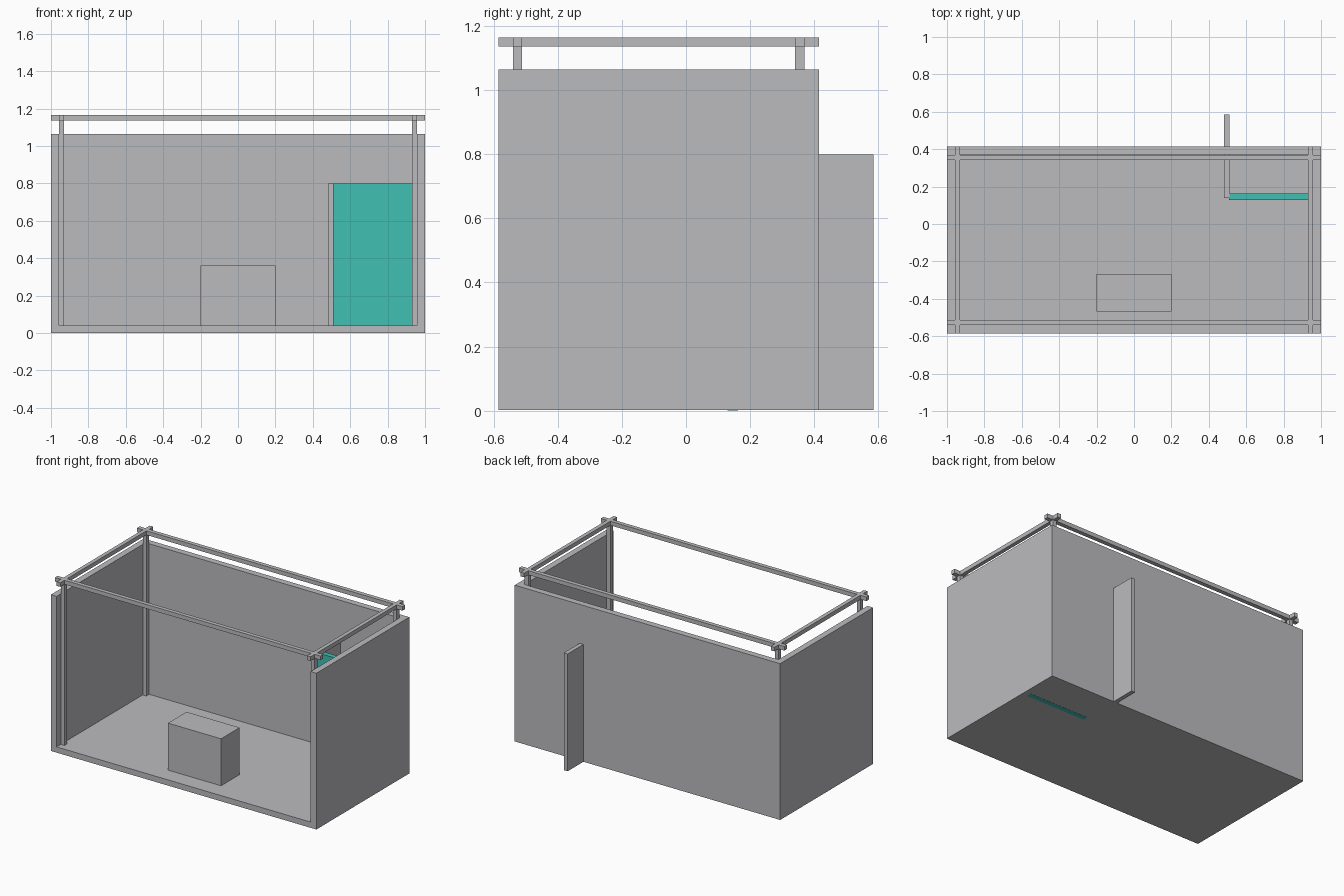
import bpy

if "Cube" in bpy.data.objects:
    bpy.data.objects.remove(bpy.data.objects["Cube"])


def material(name, rgb):
    m = bpy.data.materials.new(name)
    m.diffuse_color = (*rgb, 1.0)
    m.use_nodes = True
    m.node_tree.nodes["Principled BSDF"].inputs["Base Color"].default_value = m.diffuse_color
    return m


GREY = material("light_grey", (0.50, 0.50, 0.52))
TEAL = material("teal", (0.053, 0.53, 0.456))


def box(name, x, y, z, mat=GREY):
    """Axis-aligned box from (min, max) ranges."""
    bpy.ops.mesh.primitive_cube_add(size=1)
    ob = bpy.context.object
    ob.name = name
    for v in ob.data.vertices:
        v.co = [r[0] + (c + 0.5) * (r[1] - r[0]) for c, r in zip(v.co, (x, y, z))]
    ob.data.materials.append(mat)
    return ob


FRONT, BACK = -0.585, 0.415
WALL = 0.043            # wall thickness
BASE = 0.001            # lets the door panel show in the floor underside
TOP = 1.065             # wall height
RAIL = (1.137, 1.165)   # rail height range

# Shell: floor, back wall, side walls
box("floor", (-1 + WALL, 1 - WALL), (FRONT, BACK - WALL), (BASE, 0.04))
box("back_wall", (-1 + WALL, 1 - WALL), (BACK - WALL, BACK), (BASE, TOP))
box("left_wall", (-1, -1 + WALL), (FRONT, BACK), (BASE, TOP))
box("right_wall", (1 - WALL, 1), (FRONT, BACK), (BASE, TOP))

# Frame: corner posts and crossing top rails
POST_X = {"left": (-0.956, -0.929), "right": (0.929, 0.956)}
POST_Y = {"front": (-0.540, -0.512), "back": (0.341, 0.370)}
for sx, x in POST_X.items():
    box(f"{sx}_rail", x, (FRONT, BACK), RAIL)
    for sy, y in POST_Y.items():
        box(f"{sy}_{sx}_post", x, y, (0.04, RAIL[0]))
for sy, y in POST_Y.items():
    box(f"{sy}_rail", (-1, 1), y, RAIL)

# Closet corner: partition running through the back wall, and coloured door
box("partition", (0.482, 0.511), (0.14, 0.585), (BASE, 0.80))
box("door_panel", (0.508, 0.956), (0.129, 0.163), (0.0, 0.80), TEAL)

# Counter standing on the floor
box("counter", (-0.2, 0.2), (-0.468, -0.268), (0.04, 0.36))
